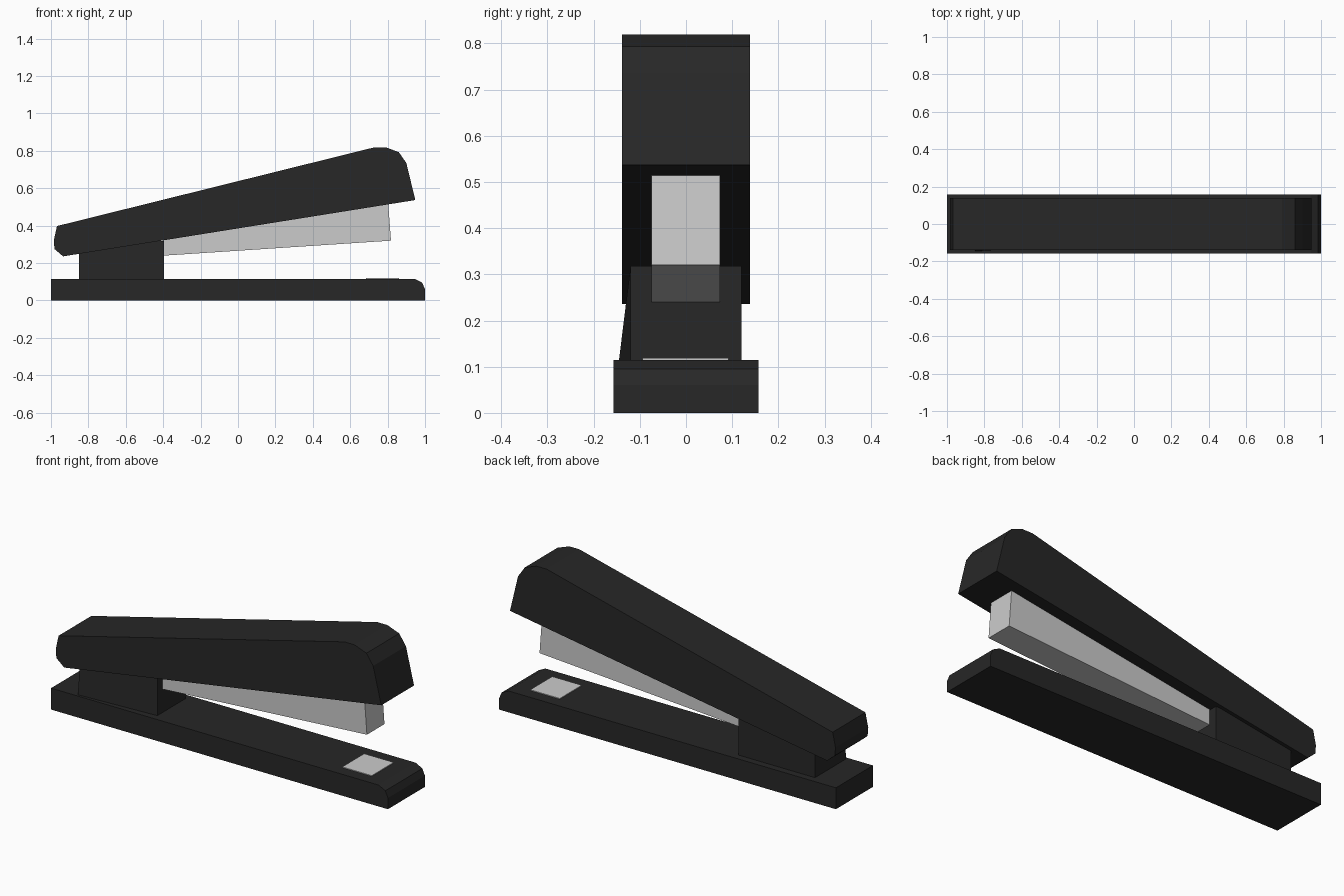
import bpy, bmesh

if "Cube" in bpy.data.objects:
    bpy.data.objects.remove(bpy.data.objects["Cube"])

black = bpy.data.materials.new("black_plastic")
black.diffuse_color = (0.02, 0.02, 0.02, 1)
black.use_nodes = True
black.node_tree.nodes["Principled BSDF"].inputs["Base Color"].default_value = black.diffuse_color


def extrude_profile(name, points, y0, y1, material=None):
    """Solid made from an x-z outline swept between two y values."""
    bm = bmesh.new()
    face = bm.faces.new([bm.verts.new((x, y0, z)) for x, z in points])
    swept = bmesh.ops.extrude_face_region(bm, geom=[face], use_keep_orig=True)
    for v in swept["geom"]:
        if isinstance(v, bmesh.types.BMVert):
            v.co.y = y1
    bmesh.ops.recalc_face_normals(bm, faces=bm.faces[:])
    mesh = bpy.data.meshes.new(name)
    bm.to_mesh(mesh)
    bm.free()
    obj = bpy.data.objects.new(name, mesh)
    bpy.context.collection.objects.link(obj)
    if material:
        mesh.materials.append(material)
    return obj


# Base with a rounded front lip
extrude_profile("base", [(-1, 0), (1, 0), (1, 0.06), (0.985, 0.095),
                         (0.945, 0.115), (-1, 0.115)], -0.157, 0.157, black)

# Hinge block, with one lower rear corner flared outwards
block = extrude_profile("hinge_block", [(-0.85, 0.115), (-0.395, 0.115),
                                        (-0.395, 0.318), (-0.85, 0.318)],
                        -0.12, 0.12, black)
for v in block.data.vertices:
    if v.co.x < -0.8 and v.co.y < 0 and v.co.z < 0.2:
        v.co.y = -0.145

# Slanted top arm with chamfered ends
extrude_profile("top_arm", [(-0.935, 0.236), (0.948, 0.537), (0.9, 0.735),
                            (0.86, 0.793), (0.79, 0.819), (0.73, 0.819),
                            (-0.968, 0.398), (-0.985, 0.32), (-0.981, 0.275)],
                -0.139, 0.139, black)

# Staple magazine under the arm
extrude_profile("magazine", [(-0.397, 0.24), (0.818, 0.32), (0.803, 0.518),
                             (-0.397, 0.33)], -0.075, 0.074)

# Metal anvil plate on the base
extrude_profile("anvil_plate", [(0.685, 0.112), (0.86, 0.112),
                                (0.86, 0.119), (0.685, 0.119)], -0.094, 0.092)
